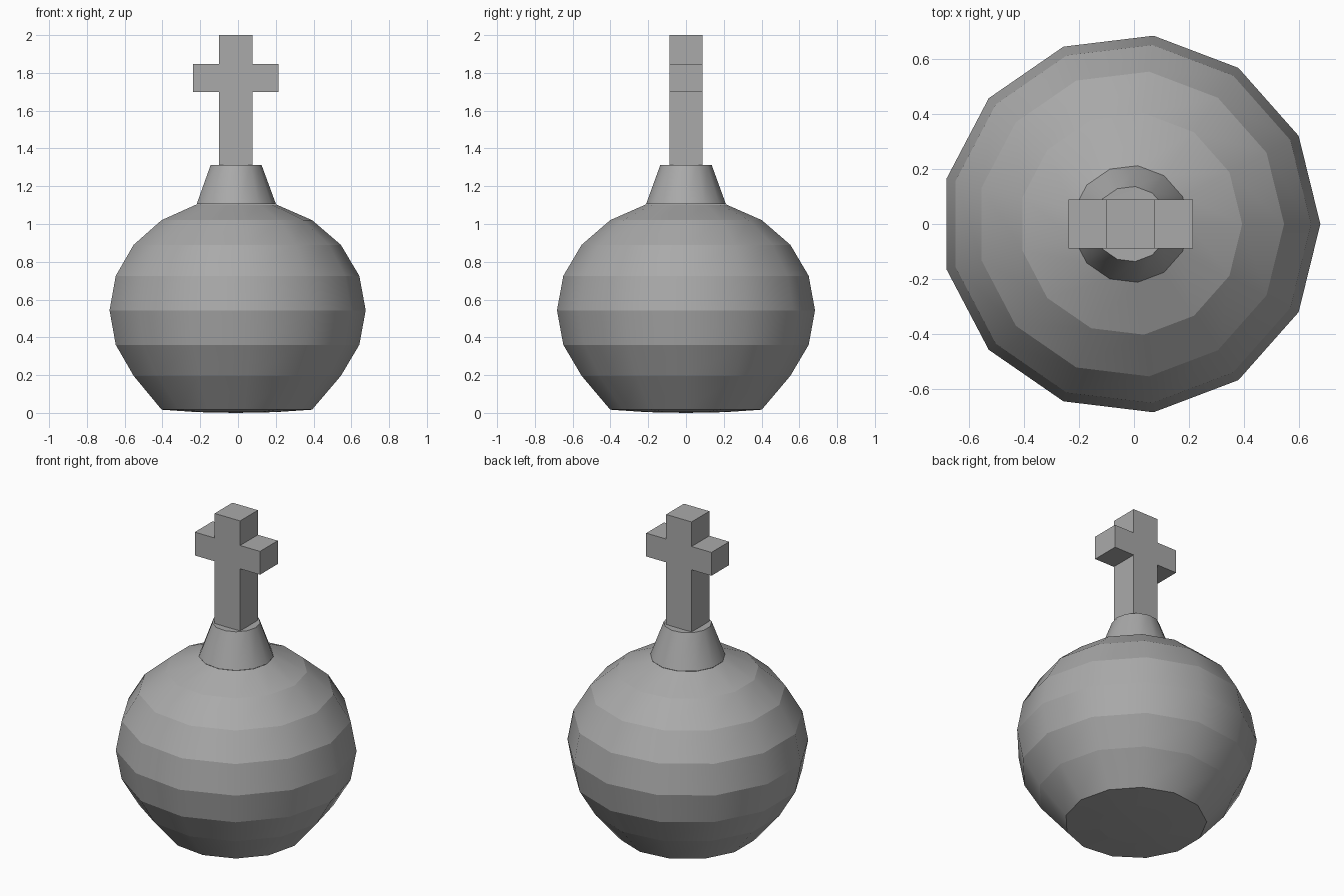
import bpy, bmesh, math

cube = bpy.data.objects.get("Cube")
if cube:
    bpy.data.objects.remove(cube, do_unlink=True)

SIDES = 13
CENTRE_X = -0.012

# Single stone colour
stone = bpy.data.materials.new("stone grey")
stone.use_nodes = True
GREY = (0.4, 0.4, 0.4, 1)
stone.diffuse_color = GREY
stone.node_tree.nodes["Principled BSDF"].inputs["Base Color"].default_value = GREY


def finish(name, bm):
    bmesh.ops.recalc_face_normals(bm, faces=bm.faces)
    mesh = bpy.data.meshes.new(name)
    bm.to_mesh(mesh)
    bm.free()
    mesh.materials.append(stone)
    obj = bpy.data.objects.new(name, mesh)
    obj.location.x = CENTRE_X
    bpy.context.collection.objects.link(obj)
    return obj


def lathe(name, profile, cap_start=None, cap_end=None):
    """Rings of (radius, height): smooth around, crisp between bands."""
    bm = bmesh.new()
    rings = []
    for r, z in profile:
        angles = [math.tau * i / SIDES for i in range(SIDES)]
        rings.append([bm.verts.new((r * math.cos(a), r * math.sin(a), z)) for a in angles])
    for low, high in zip(rings, rings[1:]):
        for i in range(SIDES):
            j = (i + 1) % SIDES
            bm.faces.new((low[i], low[j], high[j], high[i]))
    for ring, tip in ((rings[0], cap_start), (rings[-1], cap_end)):
        if tip is not None:
            pole = bm.verts.new((0, 0, tip))
            for i in range(SIDES):
                bm.faces.new((ring[i], ring[(i + 1) % SIDES], pole))
    for face in bm.faces:
        face.smooth = True
    for ring in rings:
        for i in range(SIDES):
            edge = bm.edges.get((ring[i], ring[(i + 1) % SIDES]))
            edge.smooth = False
    return finish(name, bm)


# Squashed ball with a flattened base
RADIUS, HALF_HEIGHT, MIDDLE = 0.688, 0.59, 0.543
ball = [(0.21, 0.004), (0.404, 0.017)]
for step in range(-2, 5):
    lat = math.radians(18 * step)
    ball.append((RADIUS * math.cos(lat), MIDDLE + HALF_HEIGHT * math.sin(lat)))
lathe("ball", ball, cap_start=0)

# Tapered collar
lathe("collar", [(0.213, 1.105), (0.137, 1.312)], cap_end=1.308)

# Cross: half outline mirrored, then extruded front to back
half = [(0.088, 1.3), (0.088, 1.7), (0.226, 1.7), (0.226, 1.846), (0.088, 1.846), (0.088, 2)]
outline = half + [(-x, z) for x, z in reversed(half)]
DEPTH = 0.088
bm = bmesh.new()
front = bm.faces.new([bm.verts.new((x, -DEPTH, z)) for x, z in outline])
extruded = bmesh.ops.extrude_face_region(bm, geom=[front], use_keep_orig=True)
moved = [g for g in extruded["geom"] if isinstance(g, bmesh.types.BMVert)]
bmesh.ops.translate(bm, verts=moved, vec=(0, 2 * DEPTH, 0))
finish("cross", bm)
